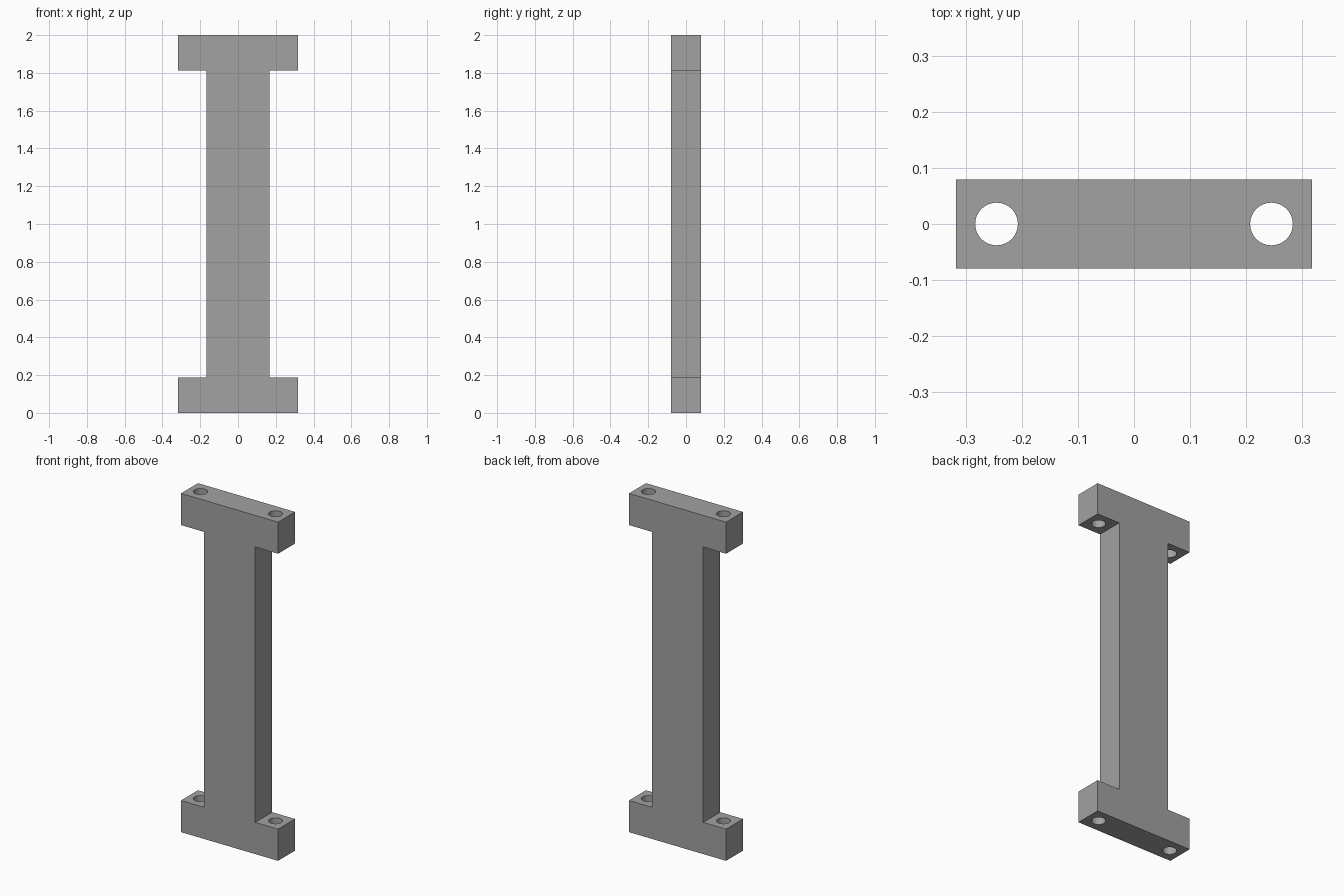
import bpy
import bmesh
import math
from mathutils import Matrix

if "Cube" in bpy.data.objects:
    bpy.data.objects.remove(bpy.data.objects["Cube"])

HALF_W, WEB_W, HALF_D = 0.317, 0.168, 0.079
HEIGHT, FLANGE = 2.0, 0.187
HOLE_X, HOLE_R = 0.245, 0.038

grey = bpy.data.materials.new("grey metal")
grey.diffuse_color = (0.36, 0.36, 0.36, 1)
grey.use_nodes = True
grey.node_tree.nodes["Principled BSDF"].inputs["Base Color"].default_value = grey.diffuse_color


def make_object(name, bm):
    bmesh.ops.recalc_face_normals(bm, faces=bm.faces[:])
    mesh = bpy.data.meshes.new(name)
    bm.to_mesh(mesh)
    bm.free()
    mesh.materials.append(grey)
    ob = bpy.data.objects.new(name, mesh)
    bpy.context.collection.objects.link(ob)
    return ob


# I-shaped profile extruded front to back
right = [(HALF_W, 0), (HALF_W, FLANGE), (WEB_W, FLANGE),
         (WEB_W, HEIGHT - FLANGE), (HALF_W, HEIGHT - FLANGE), (HALF_W, HEIGHT)]
outline = right + [(-x, z) for x, z in reversed(right)]
bm = bmesh.new()
face = bm.faces.new([bm.verts.new((x, -HALF_D, z)) for x, z in outline])
ext = bmesh.ops.extrude_face_region(bm, geom=[face])
moved = [v for v in ext["geom"] if isinstance(v, bmesh.types.BMVert)]
bmesh.ops.translate(bm, verts=moved, vec=(0, 2 * HALF_D, 0))
bracket = make_object("bracket", bm)

# Bolt holes through both flanges, one cutter per corner
bm = bmesh.new()
for x in (-HOLE_X, HOLE_X):
    for z in (FLANGE / 2, HEIGHT - FLANGE / 2):
        bmesh.ops.create_cone(bm, cap_ends=True, segments=48,
                              radius1=HOLE_R, radius2=HOLE_R, depth=FLANGE + 0.1,
                              matrix=Matrix.Translation((x, 0, z)))
cutter = make_object("hole_cutter", bm)

cut = bracket.modifiers.new("bolt holes", 'BOOLEAN')
cut.operation = 'DIFFERENCE'
cut.solver = 'EXACT'
cut.object = cutter
bpy.context.view_layer.objects.active = bracket
bracket.select_set(True)
bpy.ops.object.modifier_apply(modifier=cut.name)
bpy.data.objects.remove(cutter)

# Smooth hole walls, sharp edges elsewhere
bpy.ops.object.shade_smooth_by_angle(angle=math.radians(30))
